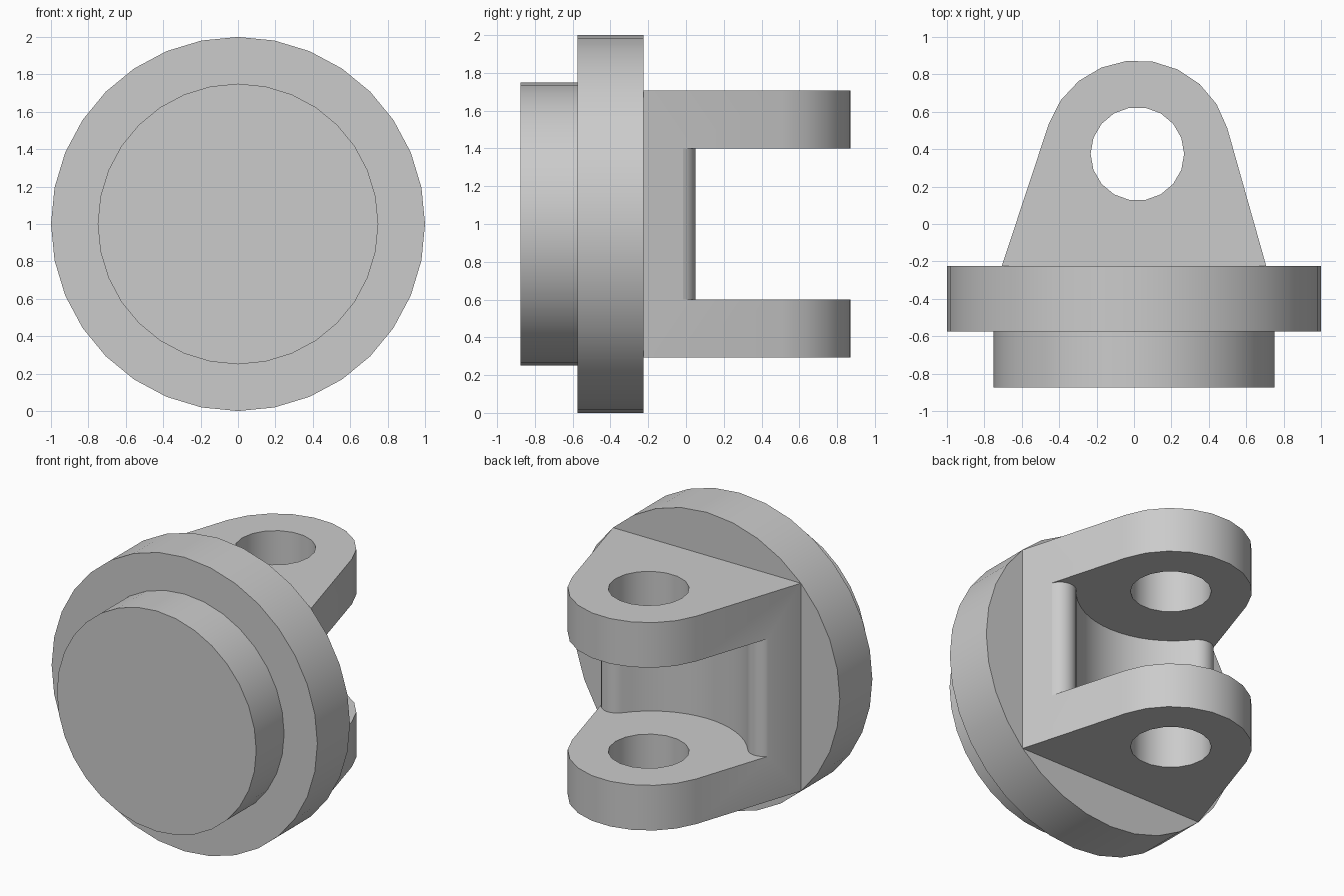
import bpy, bmesh
from math import sin, cos, radians, pi, atan2, degrees, sqrt
from mathutils import Matrix

cube = bpy.data.objects.get("Cube")
if cube:
    bpy.data.objects.remove(cube, do_unlink=True)

steel = bpy.data.materials.new("plain grey")
steel.use_nodes = True
grey = (0.6, 0.6, 0.6, 1)
steel.diffuse_color = grey
steel.node_tree.nodes["Principled BSDF"].inputs["Base Color"].default_value = grey


def arc(cx, cy, r, start, end, steps):
    """Points along an arc, angles in degrees."""
    angles = [radians(start + (end - start) * i / steps) for i in range(steps + 1)]
    return [(cx + r * cos(a), cy + r * sin(a)) for a in angles]


def prism(name, outline, low, high, matrix=Matrix()):
    """Extrude a flat outline from low to high along z."""
    bm = bmesh.new()
    face = bm.faces.new([bm.verts.new((x, y, low)) for x, y in outline])
    top = bmesh.ops.extrude_face_region(bm, geom=[face])["geom"]
    bmesh.ops.translate(bm, vec=(0, 0, high - low),
                        verts=[v for v in top if isinstance(v, bmesh.types.BMVert)])
    bmesh.ops.transform(bm, matrix=matrix, verts=bm.verts)
    bmesh.ops.recalc_face_normals(bm, faces=bm.faces)
    mesh = bpy.data.meshes.new(name)
    bm.to_mesh(mesh)
    bm.free()
    mesh.materials.append(steel)
    obj = bpy.data.objects.new(name, mesh)
    bpy.context.collection.objects.link(obj)
    return obj


def select(obj):
    bpy.ops.object.select_all(action='DESELECT')
    obj.select_set(True)
    bpy.context.view_layer.objects.active = obj


def cut(target, cutter):
    mod = target.modifiers.new("cut", 'BOOLEAN')
    mod.operation = 'DIFFERENCE'
    mod.solver = 'EXACT'
    mod.object = cutter
    select(target)
    bpy.ops.object.modifier_apply(modifier=mod.name)
    bpy.data.objects.remove(cutter, do_unlink=True)


# Round flange and the smaller plug in front of it, both along y
def disc(name, radius, back, front):
    ring = arc(0, 0, radius, 0, 360, 32)[:-1]
    turn = Matrix.Translation((0, 0, 1)) @ Matrix.Rotation(pi / 2, 4, 'X')
    return prism(name, ring, -back, -front, turn)


flange = disc("flange", 1.0, -0.225, -0.575)
plug = disc("front_plug", 0.75, -0.575, -0.875)

# Fork body: tapered outline with a round end
pin_x, pin_y = 0.018, 0.375
base = -0.225
outline = [(-0.707, base), (0.707, base)] + arc(pin_x, pin_y, 0.5, 16, 161, 9)
fork = prism("fork", outline, 0.293, 1.707)

# Slot between the lugs: round hollow with rounded shoulders
hollow, shoulder, shoulder_y = 0.597, 0.1, -0.05
drop = pin_y - shoulder_y
side = sqrt((hollow + shoulder) ** 2 - drop ** 2)
lean = degrees(atan2(drop, side))
left = arc(-side, shoulder_y, shoulder, 160, lean, 8)
bowl = arc(0, pin_y, hollow, 180 + lean, 360 - lean, 16)
right = [(-x, y) for x, y in reversed(left)]
edge_y = left[0][1]
slot = [(1, 1), (-1, 1), (-1, edge_y)] + left + bowl[1:-1] + right + [(1, edge_y)]
cut(fork, prism("slot_cutter", slot, 0.6, 1.4))

# Pin hole through both lugs
hole = arc(pin_x, pin_y, 0.25, 0, 360, 18)[:-1]
cut(fork, prism("hole_cutter", hole, 0, 2))

for obj in (flange, plug, fork):
    select(obj)
    bpy.ops.object.shade_smooth_by_angle(angle=radians(30))
